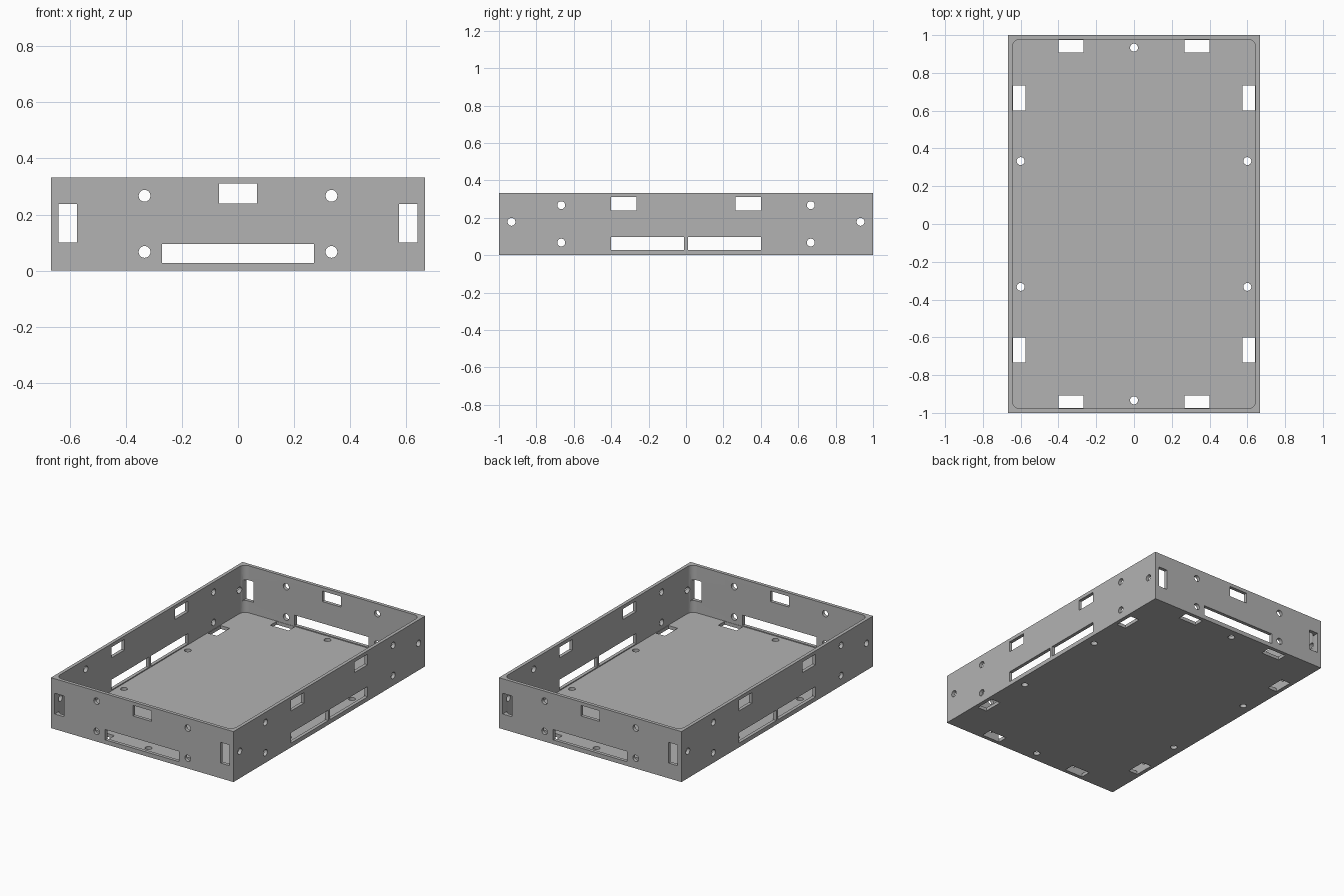
import bpy, bmesh, math
from mathutils import Matrix, Vector

if "Cube" in bpy.data.objects:
    bpy.data.objects.remove(bpy.data.objects["Cube"], do_unlink=True)

HX, HY, H = 0.667, 1.0, 0.333     # half width, half length, height
WALL, FLOOR = 0.0225, 0.022

grey = bpy.data.materials.new("plain grey")
grey.use_nodes = True
grey.diffuse_color = (0.448, 0.448, 0.448, 1)
grey.node_tree.nodes["Principled BSDF"].inputs["Base Color"].default_value = grey.diffuse_color


def add_box(bm, lo, hi):
    lo, hi = Vector(lo), Vector(hi)
    m = Matrix.Translation((lo + hi) / 2) @ Matrix.Diagonal((*(hi - lo), 1))
    return bmesh.ops.create_cube(bm, size=1, matrix=m)["verts"]


def finish(bm, name):
    mesh = bpy.data.meshes.new(name)
    bmesh.ops.recalc_face_normals(bm, faces=bm.faces)
    bm.to_mesh(mesh)
    bm.free()
    mesh.materials.append(grey)
    ob = bpy.data.objects.new(name, mesh)
    bpy.context.collection.objects.link(ob)
    return ob


def cutter(name, axis, span, slots, holes, radius=0.021):
    """Slots (u0, u1, v0, v1) and round holes (u, v), run along one axis."""
    bm = bmesh.new()
    a, b = [i for i in range(3) if i != axis]

    def point(u, v, w):
        p = [0, 0, 0]
        p[a], p[b], p[axis] = u, v, w
        return p

    for u0, u1, v0, v1 in slots:
        add_box(bm, point(u0, v0, span[0]), point(u1, v1, span[1]))
    turn = [Matrix.Rotation(math.pi / 2, 4, 'Y'),
            Matrix.Rotation(math.pi / 2, 4, 'X'), Matrix.Identity(4)][axis]
    for u, v in holes:
        m = Matrix.Translation(point(u, v, sum(span) / 2)) @ turn
        bmesh.ops.create_cone(bm, cap_ends=True, segments=32, radius1=radius,
                              radius2=radius, depth=span[1] - span[0], matrix=m)
    ob = finish(bm, name)
    ob.hide_render = True
    return ob


def mirrored(u0, u1, v0, v1):
    return [(u0, u1, v0, v1), (-u1, -u0, v0, v1)]


# Outer block
bm = bmesh.new()
add_box(bm, (-HX, -HY, 0), (HX, HY, H))
tray = finish(bm, "tray")

# Cavity with rounded upright corners
bm = bmesh.new()
add_box(bm, (WALL - HX, WALL - HY, FLOOR), (HX - WALL, HY - WALL, H + 0.1))
upright = [e for e in bm.edges if abs(e.verts[0].co.z - e.verts[1].co.z) > 0.1]
bmesh.ops.bevel(bm, geom=upright, offset=0.042, segments=8, profile=0.5, affect='EDGES')
cavity = finish(bm, "cavity_cutter")
cavity.hide_render = True

signs = (-1, 1)
rows = (0.067, 0.267)

# Front and back wall openings
end_cut = cutter("end_wall_cutter", 1, (-1.1, 1.1),
                 [(-0.067, 0.067, 0.24, 0.31), (-0.27, 0.27, 0.028, 0.096)]
                 + mirrored(0.573, 0.639, 0.1, 0.237),
                 [(s * 0.333, z) for s in signs for z in rows])

# Side wall openings
side_cut = cutter("side_wall_cutter", 0, (-0.8, 0.8),
                  mirrored(0.265, 0.401, 0.24, 0.31) + mirrored(0.01, 0.401, 0.028, 0.096),
                  [(s * 0.667, z) for s in signs for z in rows]
                  + [(s * 0.933, 0.178) for s in signs])

# Floor openings
floor_slots = []
for s in signs:
    y0, y1 = sorted((s * 0.908, s * 0.975))
    floor_slots += mirrored(0.267, 0.4, y0, y1)
    y0, y1 = sorted((s * 0.601, s * 0.733))
    floor_slots += mirrored(0.574, 0.641, y0, y1)
floor_cut = cutter("floor_cutter", 2, (-0.1, 0.06), floor_slots,
                   [(0, s * 0.934) for s in signs]
                   + [(s * 0.6, t * 0.333) for s in signs for t in signs])

# Cut the tray, then drop the cutters
bpy.ops.object.select_all(action='DESELECT')
bpy.context.view_layer.objects.active = tray
tray.select_set(True)
for tool in (cavity, end_cut, side_cut, floor_cut):
    mod = tray.modifiers.new(tool.name, 'BOOLEAN')
    mod.operation, mod.solver, mod.object = 'DIFFERENCE', 'EXACT', tool
    bpy.ops.object.modifier_apply(modifier=mod.name)
    bpy.data.objects.remove(tool, do_unlink=True)

bpy.ops.object.shade_smooth_by_angle(angle=math.radians(30))
